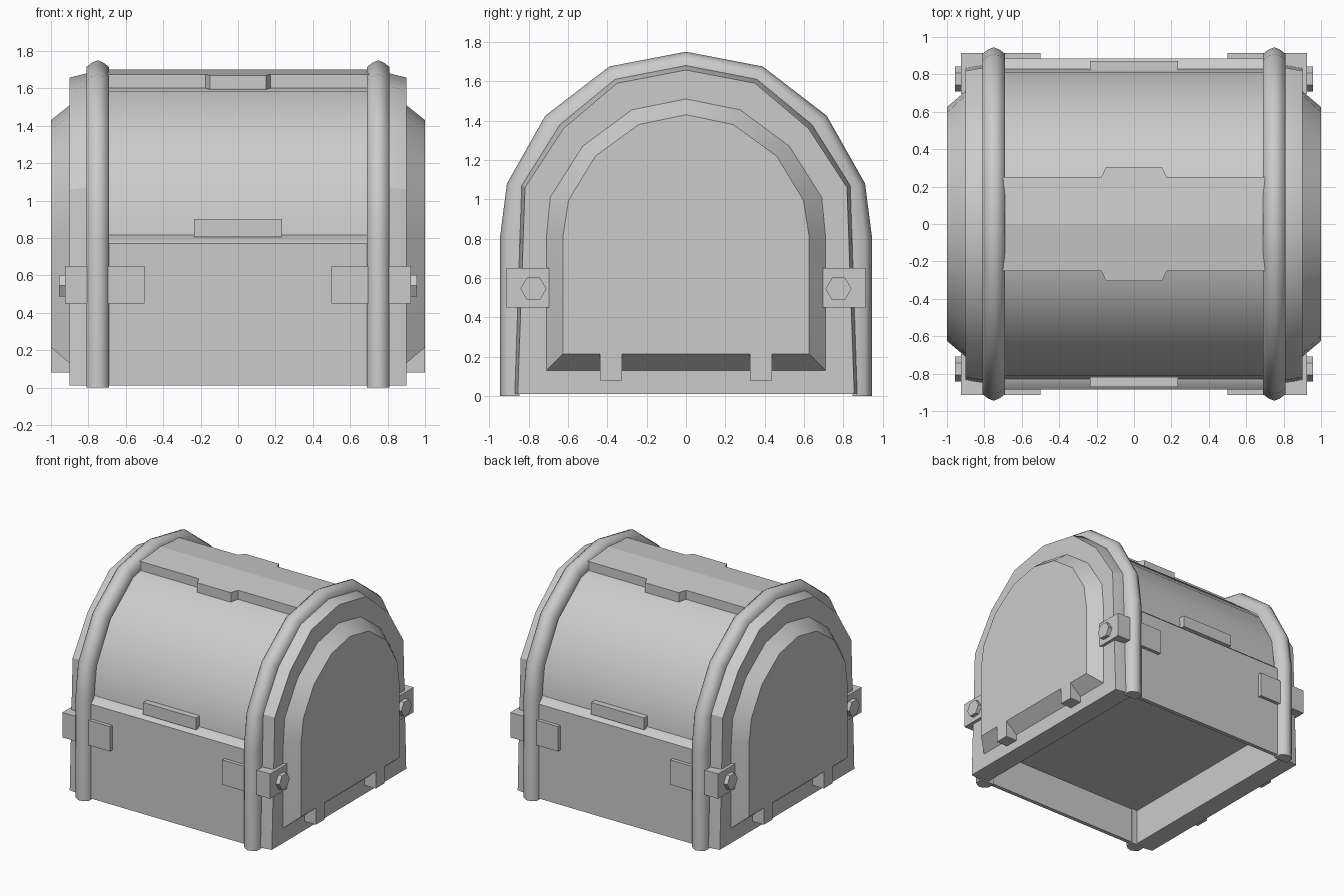
import bpy, bmesh, math
from mathutils import Vector

if "Cube" in bpy.data.objects:
    bpy.data.objects.remove(bpy.data.objects["Cube"], do_unlink=True)

grey = bpy.data.materials.new("plain grey")
grey.use_nodes = True
COLOUR = (0.6, 0.6, 0.6, 1)
grey.diffuse_color = COLOUR
grey.node_tree.nodes["Principled BSDF"].inputs["Base Color"].default_value = COLOUR


def finish(bm, name, angle=40):
    bmesh.ops.recalc_face_normals(bm, faces=bm.faces)
    mesh = bpy.data.meshes.new(name)
    bm.to_mesh(mesh)
    bm.free()
    mesh.materials.append(grey)
    ob = bpy.data.objects.new(name, mesh)
    bpy.context.collection.objects.link(ob)
    bpy.ops.object.select_all(action='DESELECT')
    ob.select_set(True)
    bpy.context.view_layer.objects.active = ob
    bpy.ops.object.shade_smooth_by_angle(angle=math.radians(angle))
    return ob


def arch(half):
    """Mirror a half outline (foot to crown) into a full arch of (y, z) points."""
    return half + [(-y, z) for y, z in reversed(half[:-1])]


def offset(points, d):
    """Offset an open arch outward by d with mitred corners."""
    vs = [Vector(p) for p in points]
    normals = []
    for a, b in zip(vs, vs[1:]):
        t = (b - a).normalized()
        normals.append(Vector((t.y, -t.x)))
    result = []
    for i, v in enumerate(vs):
        m, n = normals[max(i - 1, 0)], normals[min(i, len(normals) - 1)]
        result.append(v + (m + n) * d / (1 + m.dot(n)))
    return result


def loft(rings, closed_section=False):
    """Skin (x, outline) rings; cap the ends, or close the section into a bent bar."""
    bm = bmesh.new()
    rows = [[bm.verts.new((x, y, z)) for y, z in pts] for x, pts in rings]
    n = len(rows[0])
    pairs = list(zip(rows, rows[1:]))
    if closed_section:
        pairs.append((rows[-1], rows[0]))
        bm.faces.new([r[0] for r in rows])
        bm.faces.new([r[-1] for r in rows])
    else:
        bm.faces.new(rows[0])
        bm.faces.new(rows[-1])
    for a, b in pairs:
        for i in range(n - 1 if closed_section else n):
            j = (i + 1) % n
            bm.faces.new((a[i], a[j], b[j], b[i]))
    return bm


def prism(name, plan, top, bottom):
    """Upright prism over an (x, y) plan; top is a function of y."""
    bm = bmesh.new()
    low = [bm.verts.new((x, y, bottom)) for x, y in plan]
    high = [bm.verts.new((x, y, top(y))) for x, y in plan]
    bm.faces.new(low)
    bm.faces.new(high)
    for i in range(len(plan)):
        j = (i + 1) % len(plan)
        bm.faces.new((low[i], low[j], high[j], high[i]))
    return finish(bm, name)


def box(name, x0, x1, y0, y1, z0, z1):
    x0, x1 = sorted((x0, x1))
    y0, y1 = sorted((y0, y1))
    return prism(name, [(x0, y0), (x1, y0), (x1, y1), (x0, y1)], lambda y: z1, z0)


# Lower box, hollowed from underneath
lower = arch([(0.885, 0.01), (0.885, 0.77), (0.83, 0.815), (0, 0.815)])
bm = loft([(-0.78, lower), (0.78, lower)])
bm.normal_update()
floor = min(bm.faces, key=lambda f: f.calc_center_median().z)
bmesh.ops.recalc_face_normals(bm, faces=bm.faces)
bmesh.ops.inset_region(bm, faces=[floor], thickness=0.045)
ring = list(floor.edges)
hole = bmesh.ops.extrude_face_region(bm, geom=[floor])
bmesh.ops.translate(bm, vec=(0, 0, 0.29),
                    verts=[v for v in hole["geom"] if isinstance(v, bmesh.types.BMVert)])
if floor.is_valid:
    bmesh.ops.delete(bm, geom=[floor], context='FACES_ONLY')
finish(bm, "lower_box")

# Curved lid
lid = arch([(0.83, 0.8), (0.81, 1.05), (0.62, 1.35), (0.35, 1.585), (0, 1.645)])
finish(loft([(-0.76, lid), (0.76, lid)]), "lid")

# Raised strip along the crown, with a tab on each edge
for s, side in ((-1, "front"), (1, "back")):
    half = [(0.7, 0), (0.7, 0.25), (0.175, 0.25), (0.15, 0.305)]
    plan = [(x, s * y) for x, y in half] + [(-x, s * y) for x, y in reversed(half)]
    prism("crown_strip_" + side, plan, lambda y: 1.70 - 0.1 * abs(y), 1.57)
    box("lid_latch_" + side, -0.235, 0.235, s * 0.8, s * 0.872, 0.805, 0.9)

# Outlines for the bands and the ends
band = arch([(0.945, 0), (0.945, 0.81), (0.91, 1.08), (0.715, 1.425), (0.39, 1.675), (0, 1.75)])
section = [(-0.06, -0.1), (-0.06, -0.035), (-0.03, -0.012), (0, 0),
           (0.03, -0.012), (0.06, -0.035), (0.06, -0.1)]
plate_in = arch([(0.87, 0.01), (0.835, 1.07), (0.64, 1.38), (0.36, 1.61), (0, 1.68)])
plate_out = arch([(0.855, 0.01), (0.818, 1.06), (0.622, 1.36), (0.35, 1.59), (0, 1.657)])
panel_in = arch([(0.71, 0.13), (0.71, 0.8), (0.69, 1.01), (0.525, 1.27), (0.275, 1.455), (0, 1.51)])
panel_out = arch([(0.625, 0.215), (0.625, 0.815), (0.597, 0.995), (0.46, 1.22), (0.24, 1.38), (0, 1.43)])

for s, side in ((-1, "right"), (1, "left")):
    # Rounded band over the box
    rings = [(s * 0.75 + dx, offset(band, d)) for dx, d in section]
    finish(loft(rings, True), "band_" + side, 60)
    # End plate and its raised panel
    finish(loft([(s * 0.74, plate_in), (s * 0.81, plate_in), (s * 0.9, plate_out)]),
           "end_plate_" + side, 30)
    finish(loft([(s * 0.89, panel_in), (s * 0.9, panel_in), (s * 1.0, panel_out)]),
           "end_panel_" + side, 30)
    for t, end in ((-1, "front"), (1, "back")):
        tag = "_" + side + "_" + end
        # Clips under the panel
        box("panel_clip" + tag, s * 0.89, s * 1.0, t * 0.325, t * 0.437, 0.08, 0.22)
        # Corner bracket with a hexagonal bolt
        box("bracket" + tag, s * 0.5, s * 0.925, t * 0.695, t * 0.913, 0.45, 0.65)
        hexagon = [(t * 0.775 + 0.066 * math.cos(k * math.pi / 3),
                    0.545 + 0.066 * math.sin(k * math.pi / 3)) for k in range(6)]
        finish(loft([(s * 0.92, hexagon), (s * 0.957, hexagon)]), "bolt" + tag)
